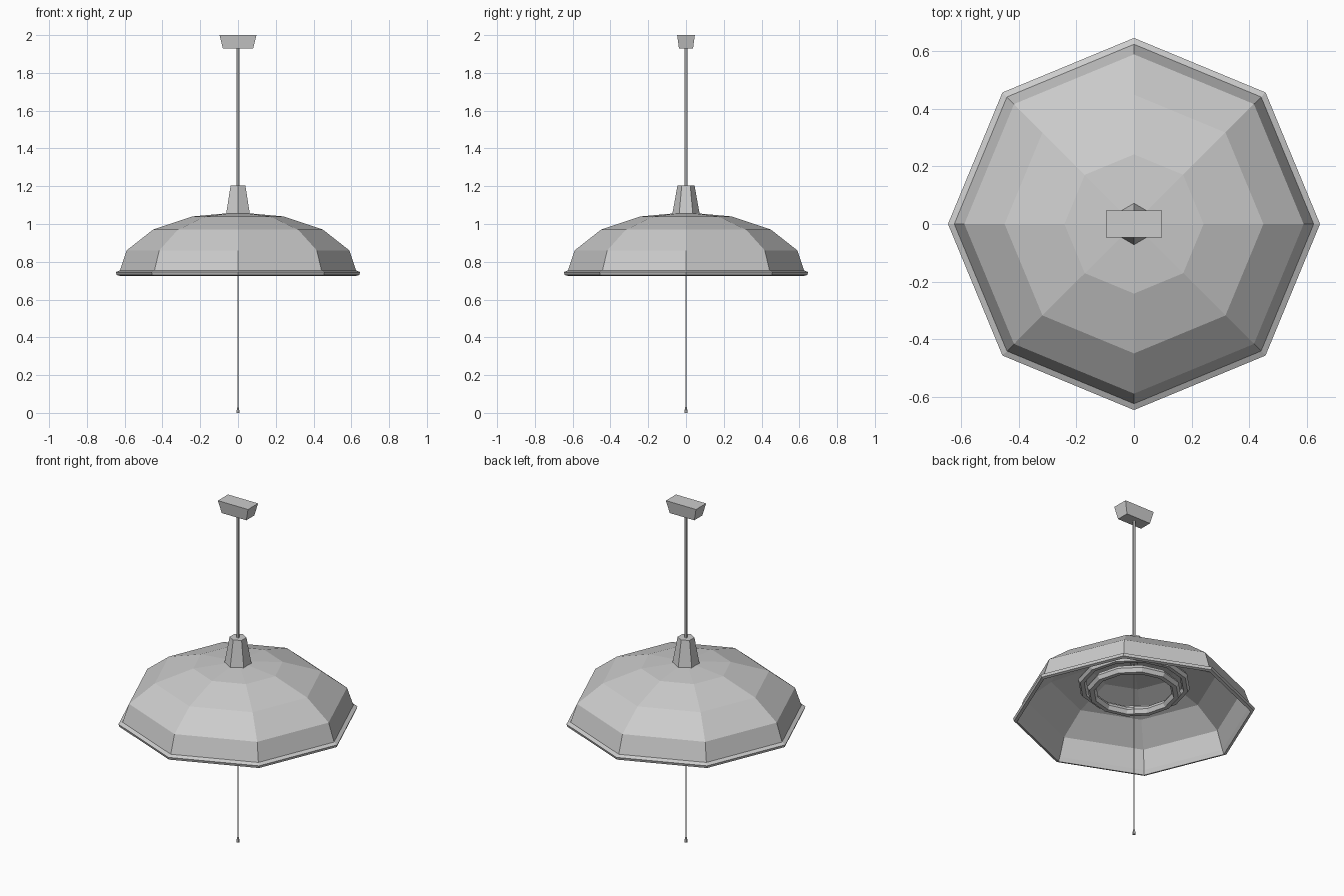
import bpy
from math import pi, cos, sin

old = bpy.data.objects.get("Cube")
if old:
    bpy.data.objects.remove(old)


def material(name, value):
    mat = bpy.data.materials.new(name)
    mat.use_nodes = True
    colour = (value, value, value, 1)
    mat.diffuse_color = colour
    mat.node_tree.nodes["Principled BSDF"].inputs["Base Color"].default_value = colour
    return mat


grey = material("light grey", 0.6)


def build(name, verts, faces):
    mesh = bpy.data.meshes.new(name)
    mesh.from_pydata(verts, [], faces)
    mesh.materials.append(grey)
    obj = bpy.data.objects.new(name, mesh)
    bpy.context.collection.objects.link(obj)
    return obj


def lathe(name, profile, sides, closed=False):
    """Spin (radius, height) points, listed bottom to top on the outside."""
    verts = [(r * sin(2 * pi * i / sides), -r * cos(2 * pi * i / sides), z)
             for r, z in profile for i in range(sides)]
    rows = len(profile)
    faces = []
    for j in range(rows if closed else rows - 1):
        k = (j + 1) % rows
        for i in range(sides):
            n = (i + 1) % sides
            faces.append((j * sides + i, j * sides + n, k * sides + n, k * sides + i))
    if not closed:
        faces.append(tuple(reversed(range(sides))))
        faces.append(tuple(range((rows - 1) * sides, rows * sides)))
    return build(name, verts, faces)


def ring(name, radius, z, tube):
    """Faceted circular lamp tube."""
    section = [(radius + tube * cos(2 * pi * k / 6), z + tube * sin(2 * pi * k / 6))
               for k in range(6)]
    return lathe(name, section, 12, closed=True)


# Octagonal shade: rolled rim and outer skin, then the inner skin back down
outer = [(0.625, 0.725), (0.642, 0.73), (0.647, 0.745), (0.625, 0.755),
         (0.59, 0.86), (0.45, 0.97), (0.242, 1.04), (0.02, 1.06)]
inner = [(0.02, 1.05), (0.238, 1.03), (0.443, 0.961), (0.58, 0.855), (0.615, 0.75)]
lathe("shade", outer + inner, 8, closed=True)

# Neck, stem and pull cord
lathe("neck", [(0.072, 1.055), (0.045, 1.205)], 6)
lathe("stem", [(0.009, 1.2), (0.009, 1.94)], 6)
lathe("pull_cord", [(0.003, 0.025), (0.003, 1.055)], 6)
lathe("cord_bob", [(0.009, 0), (0.009, 0.008), (0.003, 0.035)], 6)

# Circular lamp tubes under the shade
ring("large_tube", 0.28, 0.925, 0.022)
ring("small_tube", 0.228, 0.885, 0.025)

# Tapered ceiling plate
bottom, top = (0.08, 0.037, 1.928), (0.098, 0.047, 2.0)
corners = [(sx * x, sy * y, z) for x, y, z in (bottom, top)
           for sx, sy in ((-1, -1), (1, -1), (1, 1), (-1, 1))]
sides = [(i, (i + 1) % 4, (i + 1) % 4 + 4, i + 4) for i in range(4)]
build("ceiling_plate", corners, sides + [(3, 2, 1, 0), (4, 5, 6, 7)])
